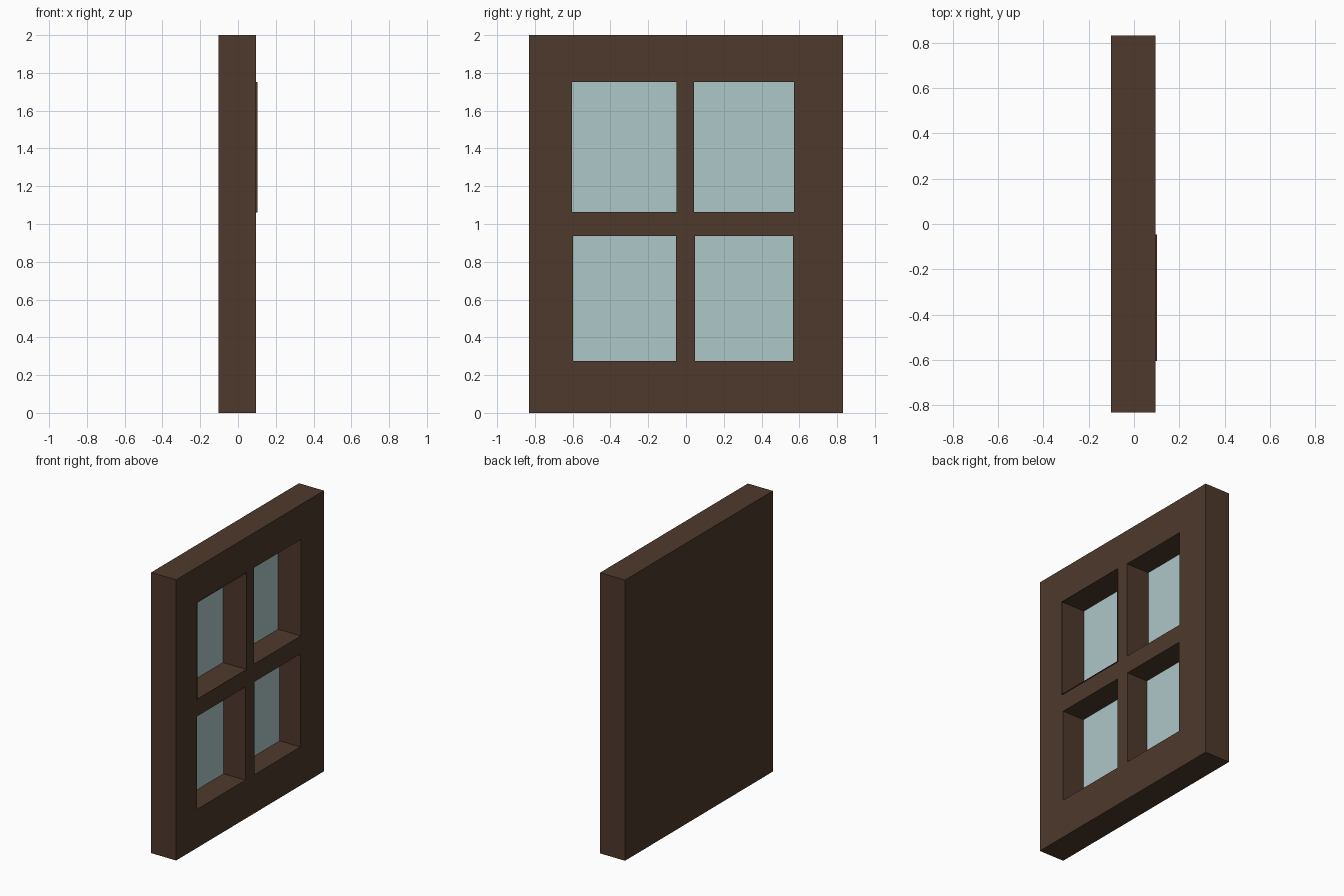
import bpy

cube = bpy.data.objects.get("Cube")
if cube:
    bpy.data.objects.remove(cube, do_unlink=True)


def make_material(name, color):
    m = bpy.data.materials.new(name)
    m.use_nodes = True
    m.diffuse_color = color
    bsdf = m.node_tree.nodes["Principled BSDF"]
    bsdf.inputs["Base Color"].default_value = color
    bsdf.inputs["Roughness"].default_value = 0.8
    return m


wood = make_material("dark brown wood", (0.076, 0.041, 0.025, 1))
glass = make_material("pale blue glass", (0.42, 0.57, 0.58, 1))


def box(name, low, high):
    """Axis-aligned box between two corners."""
    mid = [(a + b) / 2 for a, b in zip(low, high)]
    bpy.ops.mesh.primitive_cube_add(size=1, location=mid)
    ob = bpy.context.object
    ob.name = name
    ob.scale = [b - a for a, b in zip(low, high)]
    bpy.ops.object.transform_apply(location=True, rotation=True, scale=True)
    ob.data.materials.append(wood)
    return ob


def cut(target, cutter):
    """Subtract the cutter from the target and discard it."""
    mod = target.modifiers.new("opening", "BOOLEAN")
    mod.operation = "DIFFERENCE"
    mod.solver = "EXACT"
    mod.object = cutter
    bpy.context.view_layer.objects.active = target
    bpy.ops.object.modifier_apply(modifier=mod.name)
    bpy.data.objects.remove(cutter, do_unlink=True)


FACE = 0.095   # glazed face of the frame
LIP = 0.102    # outer edge of the raised lining

# Window frame slab
frame = box("window_frame", (-0.102, -0.832, 0), (FACE, 0.832, 2))

# Panes: y range, z range, glass depth position
panes = [
    (-0.603, -0.049, 1.064, 1.751, -0.084),
    (0.043, 0.572, 1.064, 1.751, -0.084),
    (-0.598, -0.053, 0.275, 0.937, -0.076),
    (0.048, 0.567, 0.275, 0.937, -0.068),
]
for y0, y1, z0, z1, back in panes:
    cut(frame, box("pane_cutter", (back, y0, z0), (0.2, y1, z1)))

# Glass on the floors of the recesses
frame.data.materials.append(glass)
for p in frame.data.polygons:
    is_floor = p.normal.x > 0.9 and p.center.x < 0
    p.material_index = 1 if is_floor else 0

# Thin lining edge standing proud of the first recess
y0, y1, z0, z1, _ = panes[0]
t = 0.002
lining = box("pane_lining", (FACE - 0.01, y0 - t, z0 - t), (LIP, y1 + t, z1 + t))
cut(lining, box("lining_cutter", (-0.2, y0, z0), (0.2, y1, z1)))
